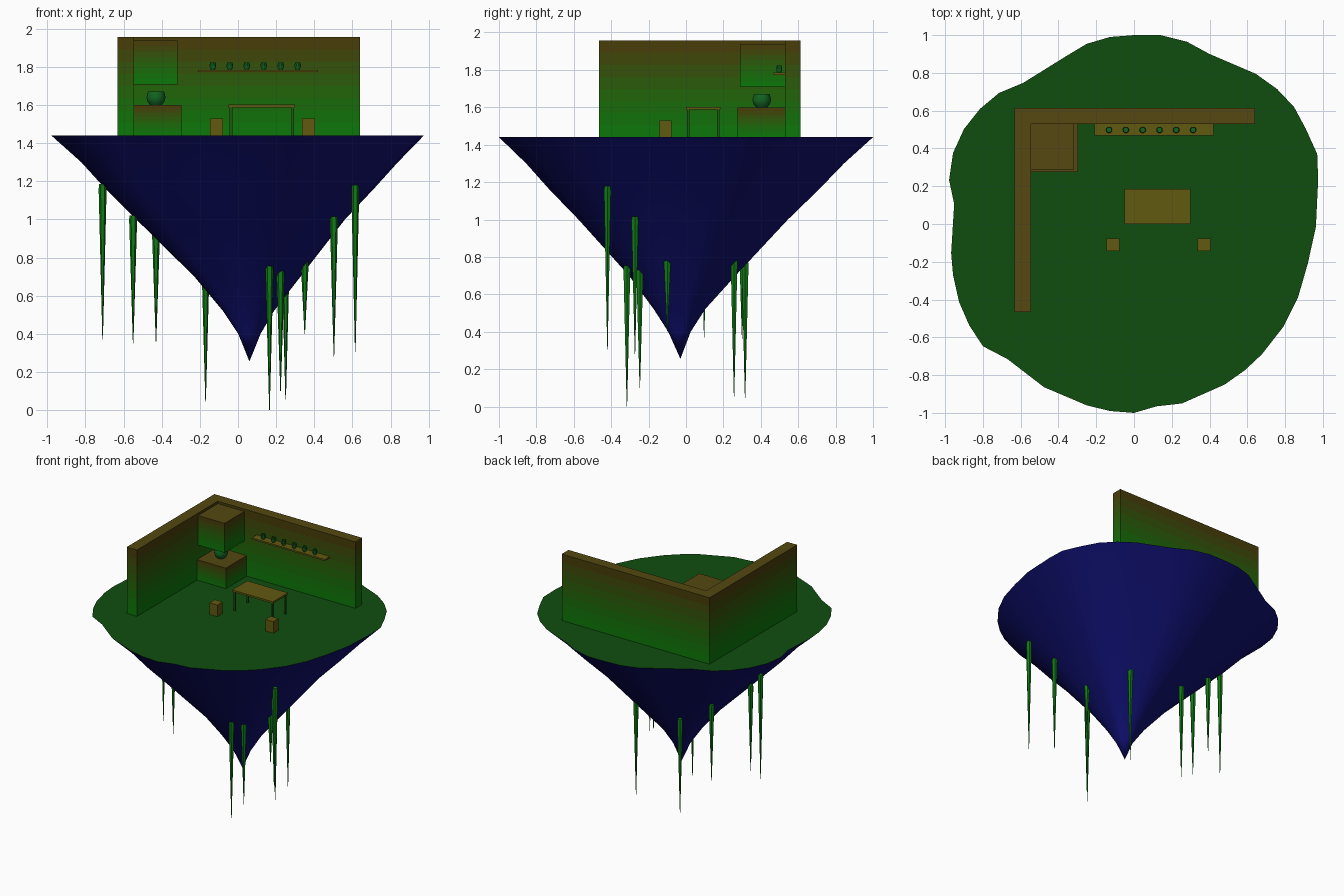
import bpy, bmesh, math

if "Cube" in bpy.data.objects:
    bpy.data.objects.remove(bpy.data.objects["Cube"])

GROUND = 1.44


def material(name, rgb):
    m = bpy.data.materials.new(name)
    m.diffuse_color = (*rgb, 1)
    m.use_nodes = True
    m.node_tree.nodes["Principled BSDF"].inputs["Base Color"].default_value = m.diffuse_color
    return m


GRASS = material("grass", (0.005, 0.075, 0.005))
ROCK = material("rock", (0.005, 0.005, 0.165))
TOP = material("wood", (0.12, 0.1, 0.005))
LEG = material("leg_green", (0.012, 0.1, 0.005))
ROOT = material("root_green", (0.005, 0.19, 0.007))
POTTERY = material("pot_green", (0.006, 0.13, 0.015))
CAP = material("wall_cap", (0.09, 0.065, 0.006))

# Painted walls fade from green at the floor to brown at the top
BANDS = 8
LOW, HIGH = (0.07, 0.47, 0.07), (0.31, 0.23, 0.07)
FADE = []
for i in range(BANDS):
    t = ((i + .5) / BANDS) ** 1.3
    FADE.append(material(f"fade_{i + 1}", [(a + (b - a) * t) ** 2.2 for a, b in zip(LOW, HIGH)]))


def make(name, bm, mats, smooth=None):
    mesh = bpy.data.meshes.new(name)
    bm.to_mesh(mesh)
    bm.free()
    ob = bpy.data.objects.new(name, mesh)
    bpy.context.collection.objects.link(ob)
    for m in mats:
        mesh.materials.append(m)
    if smooth:
        bpy.ops.object.select_all(action='DESELECT')
        ob.select_set(True)
        bpy.context.view_layer.objects.active = ob
        bpy.ops.object.shade_smooth_by_angle(angle=math.radians(smooth))
    return ob


def box(name, x, y, z, mat=None):
    """Box from (min, max) ranges; without a material it gets the painted fade."""
    bm = bmesh.new()
    bmesh.ops.create_cube(bm, size=1)
    for v in bm.verts:
        v.co = [r[0] if c < 0 else r[1] for c, r in zip(v.co, (x, y, z))]
    if mat:
        return make(name, bm, [mat])
    h = z[1] - z[0]
    for i in range(1, BANDS):
        bmesh.ops.bisect_plane(bm, geom=bm.verts[:] + bm.edges[:] + bm.faces[:],
                               plane_co=(0, 0, z[0] + h * i / BANDS), plane_no=(0, 0, 1))
    bm.normal_update()
    for f in bm.faces:
        k = int((f.calc_center_median().z - z[0]) / h * BANDS)
        f.material_index = BANDS if f.normal.z > .5 else max(0, min(k, BANDS - 1))
    return make(name, bm, FADE + [CAP])


def loft(bm, rings, cap_ends=False):
    """Bridge equal-length rings of points."""
    loops = [[bm.verts.new(p) for p in ring] for ring in rings]
    n = len(loops[0])
    for a, b in zip(loops, loops[1:]):
        for i in range(n):
            bm.faces.new((a[i], a[(i + 1) % n], b[(i + 1) % n], b[i]))
    if cap_ends:
        bm.faces.new(loops[0])
        bm.faces.new(loops[-1])
    return loops


def lathe(name, centre, profile, sides, mat):
    bm = bmesh.new()
    cx, cy, cz = centre
    ang = [2 * math.pi * i / sides for i in range(sides)]
    loft(bm, [[(cx + r * math.cos(a), cy + r * math.sin(a), cz + z) for a in ang]
              for r, z in profile], True)
    bmesh.ops.recalc_face_normals(bm, faces=bm.faces)
    return make(name, bm, [mat], 35)


# Irregular island rim, seen from above
RIM = [(0, 1), (.14, 1), (.28, .965), (.4, .9), (.645, .795), (.757, .715),
       (.847, .62), (.91, .503), (.97, .37), (.975, .235), (.963, -.015),
       (.92, -.21), (.868, -.39), (.79, -.545), (.677, -.69), (.587, -.774),
       (.48, -.85), (.254, -.95), (.12, -.965), (0, -1), (-.127, -.99),
       (-.25, -.96), (-.476, -.864), (-.67, -.715), (-.8, -.647),
       (-.873, -.535), (-.926, -.413), (-.958, -.27), (-.968, -.154),
       (-.952, .106), (-.979, .233), (-.958, .376), (-.9, .503),
       (-.815, .61), (-.714, .694), (-.587, .747), (-.365, .885),
       (-.25, .954), (-.127, .99)][::-1]

# Ground surface
bm = bmesh.new()
bm.faces.new([bm.verts.new((x, y, GROUND)) for x, y in RIM])
make("ground", bm, [GRASS])

# Rock underside: rim shrinking towards an off-centre tip (z, scale, cx, cy)
LEVELS = [(GROUND, 1, 0, 0), (1.3, .85, .01, -.005), (1.16, .72, .01, -.01),
          (1.0, .56, .015, -.015), (.7, .285, .05, -.02),
          (.52, .137, .055, -.035), (.4, .06, .06, -.035)]
bm = bmesh.new()
loops = loft(bm, [[(cx + x * s, cy + y * s, z) for x, y in RIM]
                  for z, s, cx, cy in LEVELS])
tip = bm.verts.new((.06, -.03, .255))
last = loops[-1]
for i, v in enumerate(last):
    bm.faces.new((v, last[(i + 1) % len(last)], tip))
bmesh.ops.recalc_face_normals(bm, faces=bm.faces)
if sum(f.normal.z for f in bm.faces) > 0:
    bmesh.ops.reverse_faces(bm, faces=bm.faces)
make("rock", bm, [ROCK], 40)

# Hanging roots (x, y, top, bottom)
ROOTS = [(-.71, .097, 1.185, .37), (-.55, -.01, 1.02, .35), (-.43, .3, .95, .36),
         (-.17, .316, .78, .045), (.165, -.316, .755, 0), (.223, -.247, .73, .1),
         (.25, .257, .81, .055), (.35, -.1, .785, .4), (.503, -.273, 1.015, .28),
         (.615, -.42, 1.18, .305)]
for i, (x, y, top, low) in enumerate(ROOTS):
    h = top - low
    lathe(f"root_{i + 1}", (x, y, low), [(.0015, 0), (.021, h * .97), (.018, h)], 6, ROOT)

# Walls
box("back_wall", (-.632, .64), (.53, .613), (GROUND, 1.957))
box("left_wall", (-.632, -.545), (-.465, .53), (GROUND, 1.957))

# Corner counter, hood and cooking pot
box("counter", (-.545, -.297), (.275, .53), (GROUND, 1.6))
box("hood", (-.545, -.317), (.288, .53), (1.708, 1.938))
POT = [(.03, 0), (.044, .017), (.05, .04), (.045, .06), (.042, .072),
       (.036, .072), (.036, .06)]
lathe("pot", (-.43, .405, 1.6), POT, 12, POTTERY)

# Shelf with a row of small cups
box("shelf", (-.21, .42), (.468, .53), (1.773, 1.785), TOP)
for i in range(6):
    lathe(f"cup_{i + 1}", (-.132 + .089 * i, .498, 1.785),
          [(r * .34, z * .53) for r, z in POT], 10, POTTERY)

# Table
box("table_top", (-.05, .3), (0, .185), (1.588, 1.602), TOP)
for i, x in enumerate((-.037, .287)):
    for j, y in enumerate((.013, .172)):
        box(f"table_leg_{i}{j}", (x - .007, x + .007), (y - .007, y + .007),
            (GROUND, 1.588), LEG)

# Stools
for side, x in (("left", -.112), ("right", .37)):
    box(f"{side}_stool", (x - .034, x + .034), (-.143, -.077), (GROUND, 1.53), TOP)
